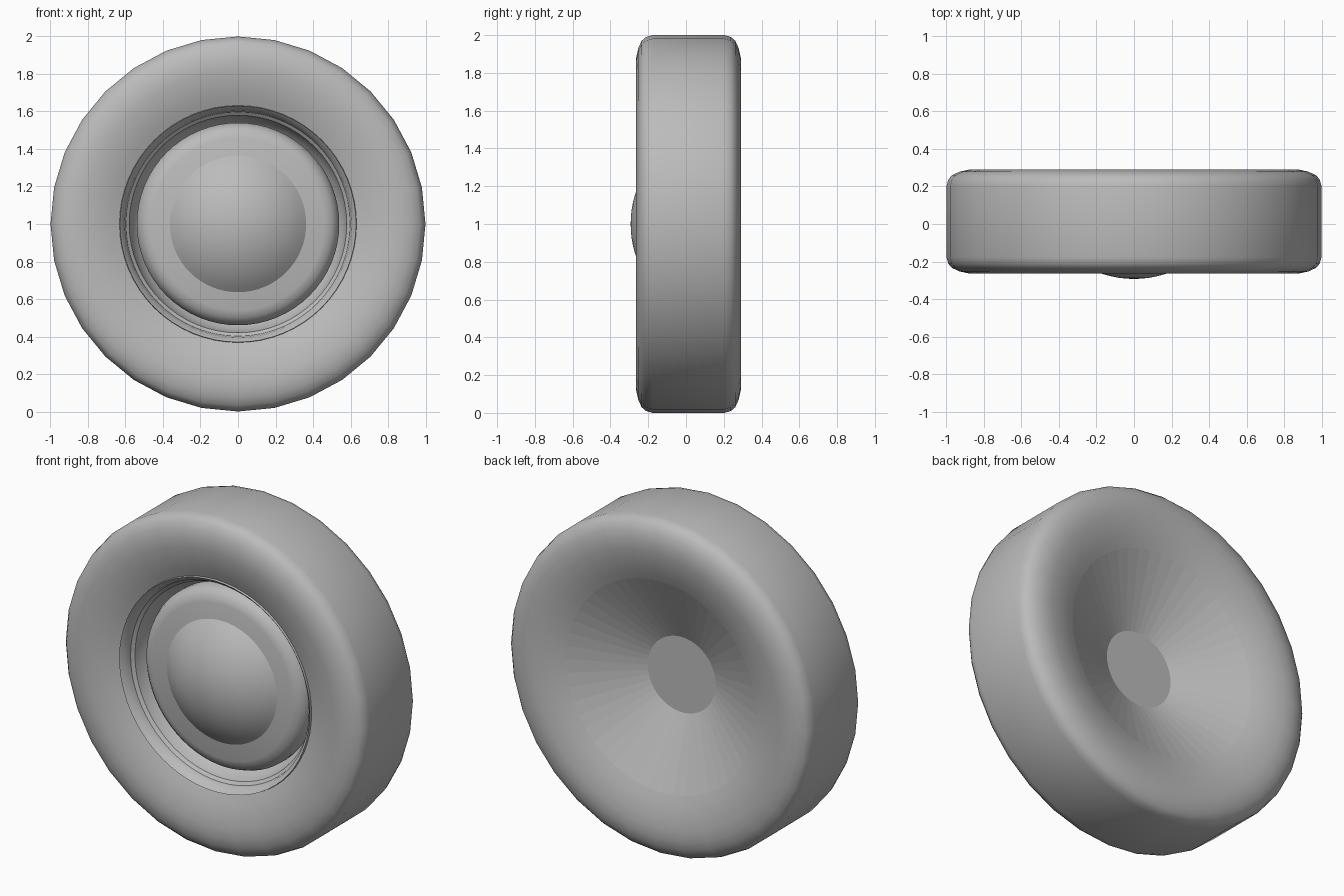
import bpy, bmesh, math

cube = bpy.data.objects.get("Cube")
if cube:
    bpy.data.objects.remove(cube)

GREY = (0.5, 0.5, 0.5)
grey = bpy.data.materials.new("plain grey")
grey.use_nodes = True
grey.diffuse_color = (*GREY, 1)
grey.node_tree.nodes["Principled BSDF"].inputs["Base Color"].default_value = (*GREY, 1)


def lathe(name, profile, segments, smooth=True, sharp=40):
    """Spin a (radius, y) profile about the wheel axle, which runs along y."""
    bm = bmesh.new()
    verts = [bm.verts.new((0, y, r)) for r, y in profile]
    edges = [bm.edges.new(pair) for pair in zip(verts, verts[1:])]
    bmesh.ops.spin(bm, geom=verts + edges, cent=(0, 0, 0), axis=(0, 1, 0),
                   angle=math.tau, steps=segments)
    bmesh.ops.remove_doubles(bm, verts=bm.verts, dist=0.0005)
    bmesh.ops.recalc_face_normals(bm, faces=bm.faces)
    # Open shells: make the outermost-facing ring point away from the middle
    far = max(bm.faces, key=lambda f: abs(f.calc_center_median().y))
    if far.normal.y * far.calc_center_median().y < 0:
        bmesh.ops.reverse_faces(bm, faces=bm.faces)
    mesh = bpy.data.meshes.new(name)
    bm.to_mesh(mesh)
    bm.free()
    obj = bpy.data.objects.new(name, mesh)
    bpy.context.collection.objects.link(obj)
    obj.location.z = 1
    mesh.materials.append(grey)
    if smooth:
        bpy.ops.object.select_all(action='DESELECT')
        obj.select_set(True)
        bpy.context.view_layer.objects.active = obj
        bpy.ops.object.shade_smooth_by_angle(angle=math.radians(sharp))
    return obj


# Tyre: one sidewall and shoulder, mirrored across the tread
MID = 0.013
side = [(0.62, 0.215), (0.68, 0.24), (0.75, 0.262), (0.82, 0.274), (0.88, 0.277),
        (0.93, 0.266), (0.97, 0.248), (0.99, 0.225), (1.0, 0.19)]
tyre = [(r, MID - w) for r, w in side] + [(r, MID + w) for r, w in reversed(side)]
lathe("tyre", tyre, 32, sharp=60)

# Stepped rim around the front recess
lathe("rim", [(0.635, -0.19), (0.63, -0.222), (0.605, -0.195), (0.598, -0.16),
              (0.58, -0.145), (0.56, -0.06), (0.53, -0.03)], 64, sharp=35)

# Raised hub disc with a rounded edge
lathe("hub_disc", [(0, -0.152), (0.46, -0.152), (0.50, -0.138), (0.525, -0.115),
                   (0.54, -0.08), (0.54, -0.02)], 64, sharp=60)

# Domed cap in the middle: a spherical bowl profile
RADIUS, RIM = 0.54, 0.365
top = math.asin(RIM / RADIUS)
cap = [(RADIUS * math.sin(top * i / 10), RADIUS * (1 - math.cos(top * i / 10)) - 0.293)
       for i in range(11)]
lathe("hub_cap", cap, 64)

# Faceted cone and flat plate at the back
lathe("back_cone", [(0.63, 0.235), (0.225, 0.04), (0, 0.04)], 48, smooth=False)
